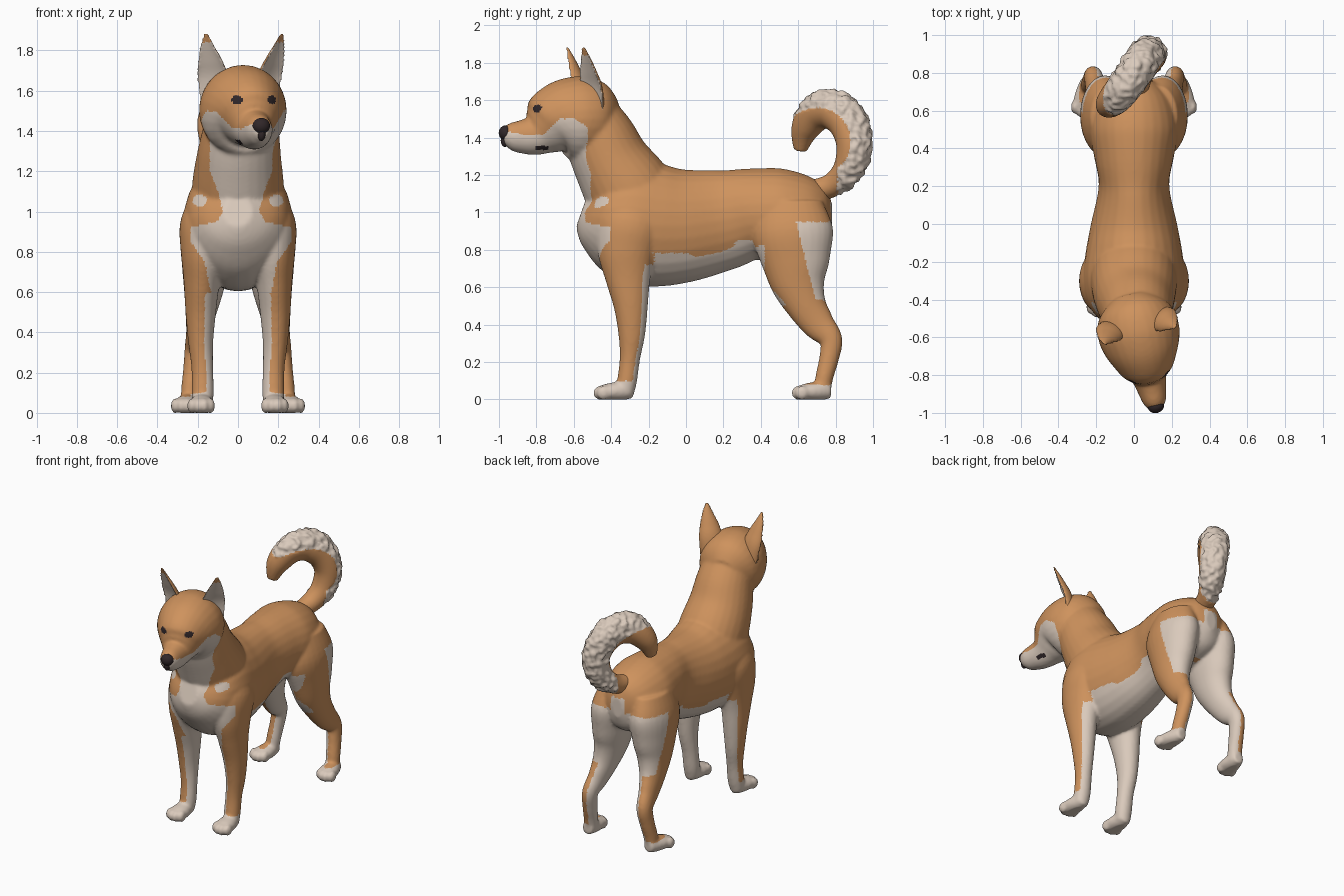
import bpy, bmesh
from math import sin, cos, pi, radians
from mathutils import Vector, Matrix, noise

cube = bpy.data.objects.get("Cube")
if cube:
    bpy.data.objects.remove(cube)


def material(name, rgb):
    mat = bpy.data.materials.new(name)
    mat.use_nodes = True
    mat.diffuse_color = (*rgb, 1)
    mat.node_tree.nodes["Principled BSDF"].inputs["Base Color"].default_value = (*rgb, 1)
    return mat


PALETTE = [material("tan_fur", (0.62, 0.29, 0.11)),
           material("cream_fur", (0.70, 0.59, 0.50)),
           material("dark_skin", (0.03, 0.02, 0.022))]
TAN, CREAM, DARK = range(3)

# The head is turned slightly to its left about this pivot
PIVOT = Vector((0.02, -0.55, 0))
HEAD = Matrix.Translation(PIVOT) @ Matrix.Rotation(radians(13), 4, "Z") @ Matrix.Translation((0, 0.55, 0))
HEAD_INV = HEAD.inverted()


def interp(t, table):
    """Piecewise linear lookup in a list of (key, value) pairs."""
    if t <= table[0][0]:
        return table[0][1]
    for (a, p), (b, q) in zip(table, table[1:]):
        if t <= b:
            return p + (q - p) * (t - a) / (b - a)
    return table[-1][1]


def spline(rows, steps=5):
    """Catmull-Rom interpolation of whole rows (position and radii)."""
    rows = [Vector(r) for r in rows]
    out = []
    for i in range(len(rows) - 1):
        b, c = rows[i], rows[i + 1]
        a, d = rows[max(i - 1, 0)], rows[min(i + 2, len(rows) - 1)]
        for k in range(steps):
            t = k / steps
            out.append(0.5 * (2 * b + (c - a) * t + (2 * a - 5 * b + 4 * c - d) * t * t
                              + (3 * b - a - 3 * c + d) * t ** 3))
    return out + [rows[-1]]


def loft(bm, rows, side=1, twist=0, scoop=None, matrix=Matrix(), count=28):
    """Closed tube of ellipses; each row is x, y, z, half width, half depth."""
    pts = spline(rows)
    rings = []
    for i, p in enumerate(pts):
        c = Vector(p[:3])
        t = (Vector(pts[min(i + 1, len(pts) - 1)][:3]) - Vector(pts[max(i - 1, 0)][:3])).normalized()
        across = Vector((cos(twist), sin(twist), 0))
        across = (across - t * across.dot(t)).normalized()
        up = t.cross(across)
        ring = []
        for k in range(count):
            a = 2 * pi * k / count
            h = sin(a)
            if scoop and h < 0:
                h *= -scoop
            q = c + across * cos(a) * max(p[3], 0.004) + up * h * max(p[4], 0.004)
            q.x *= side
            ring.append(bm.verts.new(matrix @ q))
        rings.append(ring)
    for r, s in zip(rings, rings[1:]):
        for k in range(count):
            n = (k + 1) % count
            bm.faces.new((r[k], r[n], s[n], s[k]))
    bm.faces.new(rings[0])
    bm.faces.new(rings[-1])


def ball(bm, center, radii, matrix=Matrix()):
    m = matrix @ Matrix.Translation(center) @ Matrix.Diagonal((*radii, 1))
    bmesh.ops.create_uvsphere(bm, u_segments=20, v_segments=12, radius=1, matrix=m)


def finish(name, bm, rule, voxel=None, smooth=0):
    """Fuse the volumes into one skin, then colour its faces by a rule."""
    bmesh.ops.recalc_face_normals(bm, faces=bm.faces[:])
    mesh = bpy.data.meshes.new(name)
    bm.to_mesh(mesh)
    bm.free()
    ob = bpy.data.objects.new(name, mesh)
    bpy.context.collection.objects.link(ob)
    if voxel:
        remesh = ob.modifiers.new("fuse", "REMESH")
        remesh.mode = "VOXEL"
        remesh.voxel_size = voxel
        soft = ob.modifiers.new("soften", "SMOOTH")
        soft.factor = 0.5
        soft.iterations = smooth
        bpy.context.view_layer.update()
        mesh = bpy.data.meshes.new_from_object(ob.evaluated_get(bpy.context.evaluated_depsgraph_get()))
        ob.modifiers.clear()
        ob.data = mesh
        mesh.name = name
    mesh.materials.clear()
    for mat in PALETTE:
        mesh.materials.append(mat)
    for v in mesh.vertices:
        v.co.z = max(v.co.z, 0)
    for f in mesh.polygons:
        f.material_index = rule(f.center, f.normal)
        f.use_smooth = True
    return ob


# Trunk, neck and head
body = bmesh.new()
loft(body, [(0, .78, .98, .04, .07), (0, .74, .98, .13, .16), (0, .65, .98, .2, .215),
            (0, .5, .985, .235, .25), (0, .35, .99, .21, .245), (0, .2, .96, .187, .27),
            (0, 0, .93, .228, .303), (0, -.15, .93, .256, .328), (0, -.3, .95, .27, .33),
            (0, -.42, .965, .245, .27), (0, -.5, .98, .18, .18), (0, -.56, 1, .07, .08)])
loft(body, [(0, -.22, .98, .23, .23), (0, -.315, 1.13, .228, .235), (.005, -.4, 1.27, .21, .207),
            (.015, -.46, 1.4, .19, .19), (.02, -.52, 1.52, .17, .16)])
loft(body, [(0, -.99, 1.4, .035, .04), (0, -.95, 1.405, .062, .072), (0, -.88, 1.405, .078, .092),
            (0, -.82, 1.412, .094, .108), (0, -.77, 1.44, .128, .142), (0, -.72, 1.475, .168, .187),
            (0, -.65, 1.495, .203, .217), (0, -.56, 1.5, .217, .228), (0, -.46, 1.5, .19, .2),
            (0, -.38, 1.49, .1, .11)], matrix=HEAD)


def paw(bm, x, y, splay, side):
    """Rounded foot with four toes pointing forward from the heel."""
    loft(bm, [(x, y, .045, .035, .04), (x + splay * .3, y - .06, .045, .055, .05),
              (x + splay * .7, y - .13, .04, .064, .046), (x + splay, y - .18, .034, .045, .035)], side)
    for i, offset in enumerate((-.048, -.017, .017, .048)):
        reach = .175 if i in (1, 2) else .155
        ball(bm, (side * (x + splay + offset), y - reach, .035), (.021, .038, .038))


# Legs, mirrored left and right
for side in (1, -1):
    loft(body, [(.15, -.25, 1.1, .06, .1), (.165, -.29, .95, .12, .17), (.17, -.315, .8, .115, .16),
                (.18, -.31, .65, .09, .122), (.185, -.295, .5, .076, .092), (.185, -.29, .35, .062, .072),
                (.177, -.3, .22, .054, .055), (.175, -.315, .1, .055, .053),
                (.178, -.33, .03, .05, .05)], side)
    paw(body, .178, -.285, .005, side)
    loft(body, [(.13, .56, 1.05, .1, .17), (.15, .57, .9, .132, .217), (.16, .585, .75, .12, .187),
                (.17, .6, .62, .1, .147), (.185, .645, .5, .077, .108), (.2, .71, .4, .058, .087),
                (.215, .775, .32, .05, .062), (.225, .765, .22, .047, .053),
                (.235, .74, .12, .047, .048), (.24, .725, .03, .045, .045)], side)
    paw(body, .24, .775, .025, side)

FACE_LINE = [(-1, 1.44), (-.87, 1.41), (-.79, 1.42), (-.72, 1.5), (-.64, 1.5), (-.57, 1.45)]
BIB = [(.6, .15), (.75, .18), (.85, .25), (.92, .25), (.95, .12), (1, .09), (1.1, .115), (1.2, .155)]


def coat(co, n):
    x, y, z = co
    inward = -n.x if x > 0 else n.x
    h = HEAD_INV @ co
    # Eyes, mouth corners and pale muzzle and cheeks
    if z > 1.27 and h.y < -.57:
        if ((abs(h.x) - .088) / .026) ** 2 + ((z - 1.555) / .021) ** 2 < 1 and h.y < -.7:
            return DARK
        if abs(h.y + .79) < .035 and abs(z - 1.345) < .011 and abs(h.x) > .03:
            return DARK
        return CREAM if z < interp(h.y, FACE_LINE) else TAN
    # Throat and chest bib, with a small spot on each shoulder
    if y < -.34 and n.y < -.1 and .6 < z < 1.4:
        spot = ((abs(x) - .19) / .035) ** 2 + ((z - 1.055) / .03) ** 2 < 1
        return CREAM if abs(x - .015) < interp(z, BIB) or spot else TAN
    # Belly
    if -.2 < y < .42 and z < .715 + .27 * y and z > .55:
        return CREAM
    if n.z < -.4 and .5 < z < .85 and -.4 < y < .6:
        return CREAM
    # Front legs
    if y < -.1:
        return CREAM if z < .1 or z < .72 and (inward > .3 or n.y > .55) else TAN
    # Hind legs and the back of the thighs
    if y > .35:
        patch = .53 < z < .95 and y > .6 + (.9 - z) * .25
        rear = abs(x) < .05 and n.y > .4 and z < 1.05
        if z < .08 or z < .85 and inward > .25 or patch or rear:
            return CREAM
    return TAN


finish("body", body, coat, .01, 8)

# Upright cupped ears
EAR_TURN = radians(30)
for side, name in ((1, "left_ear"), (-1, "right_ear")):
    ear = bmesh.new()
    loft(ear, [(.13, -.54, 1.55, .085, .065), (.15, -.55, 1.66, .083, .06), (.17, -.57, 1.74, .066, .05),
               (.187, -.585, 1.81, .042, .035), (.198, -.6, 1.885, .012, .012)],
         side, twist=EAR_TURN, scoop=.4, matrix=HEAD)
    opening = HEAD.to_3x3() @ Vector((side * sin(EAR_TURN), -cos(EAR_TURN), 0))
    finish(name, ear, lambda co, n, o=opening: CREAM if n.dot(o) > .35 and co.z < 1.84 else TAN, .008, 3)

# Curled tail with a ragged pale outer edge
tail = bmesh.new()
loft(tail, [(0, .66, 1.11, .06, .06), (.03, .78, 1.145, .068, .065), (.07, .87, 1.23, .083, .085),
            (.085, .9, 1.36, .09, .097), (.05, .87, 1.48, .095, .108), (-.005, .79, 1.55, .095, .11),
            (-.07, .7, 1.535, .09, .102), (-.13, .635, 1.44, .075, .075), (-.155, .61, 1.33, .035, .035)])


def tail_coat(co, n):
    if co.y < .81 and co.z < 1.25:
        return TAN
    pale = (co.y - .7) ** 2 + (co.z - 1.38) ** 2 > .18 ** 2
    return CREAM if pale else TAN


tail_ob = finish("tail", tail, tail_coat, .01, 4)
for v in tail_ob.data.vertices:
    if tail_coat(v.co, v.normal) == CREAM:
        v.co += v.normal * (.016 * noise.noise(v.co * 30) - .002)

# Nose
nose = bmesh.new()
ball(nose, (0, -.975, 1.425), (.044, .037, .04), HEAD)
ball(nose, (0, -.978, 1.385), (.02, .024, .035), HEAD)
finish("nose", nose, lambda co, n: DARK)
